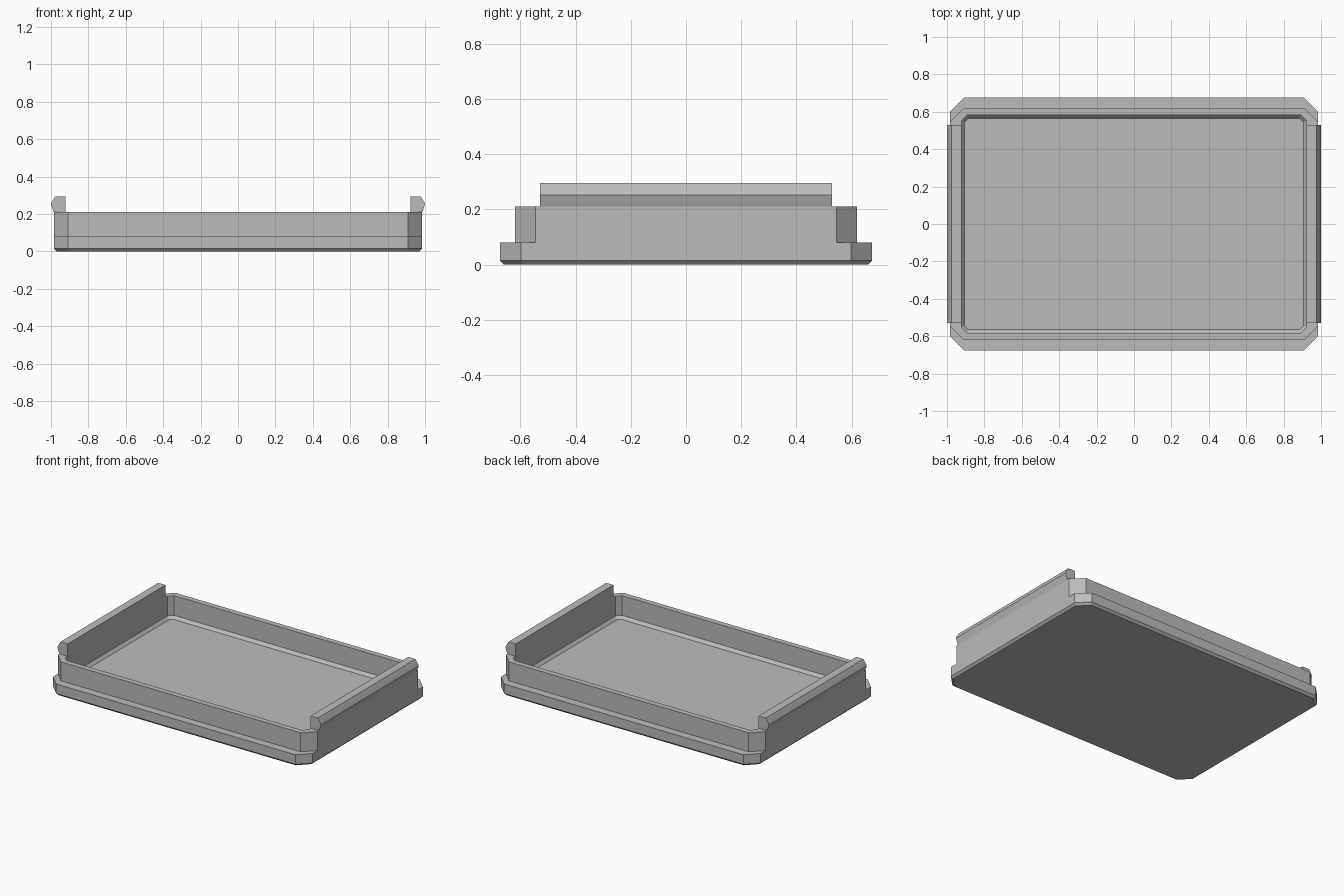
import bpy, bmesh

cube = bpy.data.objects.get("Cube")
if cube:
    bpy.data.objects.remove(cube)

grey = bpy.data.materials.new("plain grey")
grey.use_nodes = True
colour = (0.5, 0.5, 0.5, 1)
grey.diffuse_color = colour
grey.node_tree.nodes["Principled BSDF"].inputs["Base Color"].default_value = colour


def finish(name, bm):
    bmesh.ops.recalc_face_normals(bm, faces=bm.faces)
    mesh = bpy.data.meshes.new(name)
    bm.to_mesh(mesh)
    bm.free()
    mesh.materials.append(grey)
    obj = bpy.data.objects.new(name, mesh)
    bpy.context.collection.objects.link(obj)
    return obj


def octagon(bm, x, y, cut, z):
    """Rectangle of half sizes x, y with cut corners."""
    pts = []
    for sx, sy in ((1, 1), (-1, 1), (-1, -1), (1, -1)):
        pair = [(sx * x, sy * (y - cut), z), (sx * (x - cut), sy * y, z)]
        pts += pair if sx * sy > 0 else pair[::-1]
    return [bm.verts.new(p) for p in pts]


# Tray: stacked rings from the underside, over the rim, down to the floor
SIDE = 0.985
rings = [
    (SIDE - 0.015, 0.66, 0.07, 0),
    (SIDE, 0.675, 0.077, 0.015),
    (SIDE, 0.675, 0.077, 0.08),
    (SIDE, 0.62, 0.075, 0.08),
    (SIDE, 0.62, 0.075, 0.21),
    (0.922, 0.582, 0.03, 0.21),
    (0.922, 0.582, 0.03, 0.075),
    (0.905, 0.565, 0.02, 0.055),
]
bm = bmesh.new()
loops = [octagon(bm, *r) for r in rings]
for low, high in zip(loops, loops[1:]):
    for i in range(8):
        j = (i + 1) % 8
        face = bm.faces.new((low[i], low[j], high[j], high[i]))
        # The long ends are flush, so their step has no width
        if face.calc_area() < 1e-5:
            bm.faces.remove(face)
bm.faces.new(loops[0])
bm.faces.new(loops[-1])
finish("tray", bm)

# Grip rails along both short sides
profile = [(0.922, 0.21), (0.922, 0.295), (0.977, 0.295), (0.997, 0.262),
           (1.0, 0.253), (0.997, 0.243), (SIDE, 0.21)]
for name, side in (("left_rail", 1), ("right_rail", -1)):
    bm = bmesh.new()
    end = bm.faces.new([bm.verts.new((side * x, -0.53, z)) for x, z in profile])
    swept = bmesh.ops.extrude_face_region(bm, geom=[end], use_keep_orig=True)
    moved = [v for v in swept["geom"] if isinstance(v, bmesh.types.BMVert)]
    bmesh.ops.translate(bm, verts=moved, vec=(0, 1.06, 0))
    rail = finish(name, bm)
    bpy.ops.object.select_all(action="DESELECT")
    rail.select_set(True)
    bpy.context.view_layer.objects.active = rail
    bpy.ops.object.shade_smooth_by_angle(angle=0.5)
